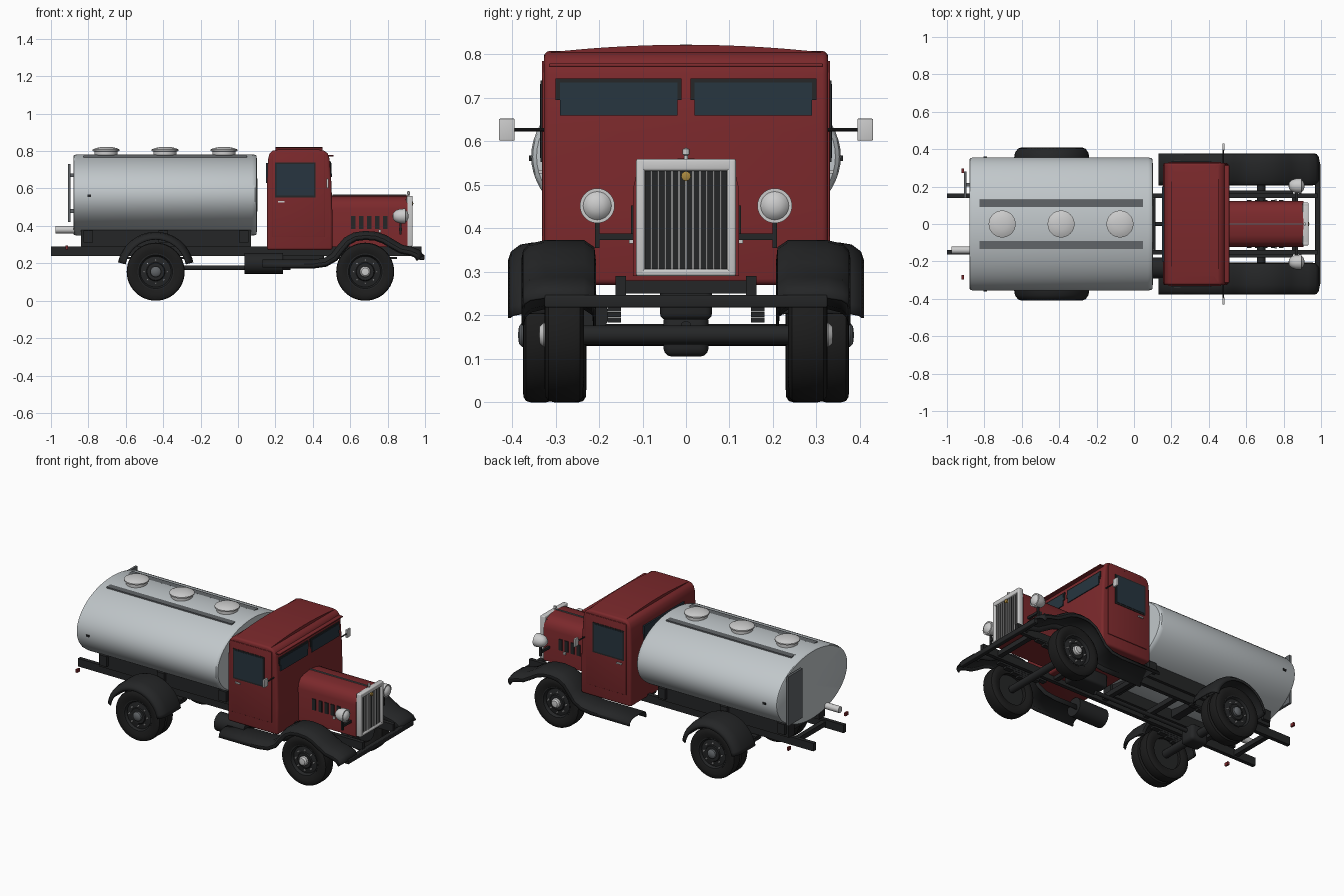
import bpy, bmesh, math
from mathutils import Vector

if "Cube" in bpy.data.objects:
    bpy.data.objects.remove(bpy.data.objects["Cube"])


def material(name, *rgb):
    m = bpy.data.materials.new(name)
    m.diffuse_color = (*rgb, 1)
    m.use_nodes = True
    m.node_tree.nodes["Principled BSDF"].inputs["Base Color"].default_value = m.diffuse_color
    return m


RED = material("red_paint", 0.2, 0.022, 0.025)
BLACK = material("black_paint", 0.018, 0.019, 0.02)
RUBBER = material("rubber", 0.012, 0.012, 0.012)
STEEL = material("tank_steel", 0.53, 0.57, 0.59)
CHROME = material("bright_metal", 0.62, 0.61, 0.6)
GREY = material("grey_metal", 0.12, 0.13, 0.14)
GLASS = material("glass", 0.02, 0.035, 0.05)
GOLD = material("brass", 0.4, 0.25, 0.05)


def finish(name, bm, mat, bevel=0):
    bmesh.ops.recalc_face_normals(bm, faces=bm.faces)
    if bevel:
        edges = [e for e in bm.edges if e.calc_face_angle(0) > 0.6]
        bmesh.ops.bevel(bm, geom=edges, offset=bevel, segments=3, affect='EDGES', profile=0.5)
    me = bpy.data.meshes.new(name)
    bm.to_mesh(me)
    bm.free()
    me.materials.append(mat)
    ob = bpy.data.objects.new(name, me)
    bpy.context.collection.objects.link(ob)
    bpy.ops.object.select_all(action='DESELECT')
    ob.select_set(True)
    bpy.context.view_layer.objects.active = ob
    bpy.ops.object.shade_smooth_by_angle(angle=math.radians(35))
    return ob


def boxes(name, bounds, mat, bevel=0):
    """Each bound is x0, x1, y0, y1, z0, z1."""
    bm = bmesh.new()
    for x0, x1, y0, y1, z0, z1 in bounds:
        vs = bmesh.ops.create_cube(bm, size=1)["verts"]
        for v in vs:
            v.co = ((x0 + x1) / 2 + v.co.x * (x1 - x0), (y0 + y1) / 2 + v.co.y * (y1 - y0),
                    (z0 + z1) / 2 + v.co.z * (z1 - z0))
    return finish(name, bm, mat, bevel)


def prism(name, pts, axis, a, b, mat, bevel=0):
    """Extrude an (x, z) profile along Y or a (y, z) profile along X."""
    bm = bmesh.new()
    rings = [[bm.verts.new((p, t, q) if axis == 'Y' else (t, p, q)) for p, q in pts] for t in (a, b)]
    for r in rings:
        bm.faces.new(r)
    n = len(pts)
    for i in range(n):
        j = (i + 1) % n
        bm.faces.new((rings[0][i], rings[0][j], rings[1][j], rings[1][i]))
    return finish(name, bm, mat, bevel)


def lathe(name, prof, c, axis, mat, n=32, k=(1, 1)):
    """Turn (radius, height) pairs around an axis through c; k squashes the circle."""
    bm = bmesh.new()
    rings = []
    for r, h in prof:
        ring = []
        for i in range(n if r else 1):
            t = math.tau * i / n
            u, v = r * k[0] * math.cos(t), r * k[1] * math.sin(t)
            p = {'X': (h, u, v), 'Y': (v, h, u), 'Z': (u, v, h)}[axis]
            ring.append(bm.verts.new(Vector(p) + Vector(c)))
        rings.append(ring)
    for A, B in zip(rings, rings[1:]):
        for i in range(n):
            j = (i + 1) % n
            f = [A[i % len(A)], A[j % len(A)], B[j % len(B)], B[i % len(B)]]
            f = list(dict.fromkeys(f))
            if len(f) > 2:
                bm.faces.new(f)
    return finish(name, bm, mat)


def rod(name, c, r, length, axis, mat, n=20):
    h = length / 2
    return lathe(name, [(0, -h), (r, -h), (r, h), (0, h)], c, axis, mat, n)


def fender(name, path, section, s):
    """Sweep a (y, offset) section along an (x, z) path."""
    bm = bmesh.new()
    rows = []
    for i, (x, z) in enumerate(path):
        p, q = path[max(i - 1, 0)], path[min(i + 1, len(path) - 1)]
        d = Vector((q[0] - p[0], q[1] - p[1])).normalized()
        rows.append([bm.verts.new((x + d.y * o, s * y, z - d.x * o)) for y, o in section])
    for A, B in zip(rows, rows[1:]):
        for i in range(len(section) - 1):
            bm.faces.new((A[i], A[i + 1], B[i + 1], B[i]))
    ob = finish(name, bm, BLACK)
    mod = ob.modifiers.new("thickness", 'SOLIDIFY')
    mod.thickness = 0.006
    mod.offset = 0


# Chassis frame
boxes("frame_rails", [(-1, 0.98, s * .15 - .012, s * .15 + .012, .24, .29) for s in (1, -1)], BLACK)
boxes("cross_members", [(x - .015, x + .015, -.15, .15, .25, .28) for x in (-.86, -.62, -.2, .1, .45, .86)], BLACK)
boxes("front_bumper", [(.968, .996, -.325, .325, .218, .247)], BLACK, .004)
rod("driveshaft", (-.08, 0, .175), .012, .72, 'X', BLACK)
rod("fuel_tank", (.138, -.235, .2), .056, .205, 'X', BLACK, 28)
boxes("gearbox", [(.24, .46, -.06, .06, .19, .28)], BLACK, .015)
rod("front_axle", (.68, 0, .155), .022, .5, 'Y', BLACK)
rod("rear_axle", (-.44, 0, .155), .025, .5, 'Y', BLACK)
boxes("differential", [(-.5, -.38, -.052, .052, .105, .207)], BLACK, .02)
for cx in (.68, -.44):
    boxes("leaf_springs", [(cx - w, cx + w, s * .165 - .015, s * .165 + .015, z, z + .012)
          for s in (1, -1) for w, z in ((.17, .222), (.12, .209), (.07, .196), (.03, .183))], BLACK)


# Wheels
def wheel(name, x, y, w, s, hub, hubmat):
    tyre = [(.095, -.8), (.12, -1), (.142, -.97), (.152, -.8), (.155, -.5), (.155, .5), (.152, .8),
            (.142, .97), (.12, 1), (.095, .8), (.095, -.8)]
    lathe(name + "_tyre", [(r, h * w) for r, h in tyre], (x, s * y, .155), 'Y', RUBBER, 48)
    rim = [(0, -.3 * w), (.097, -.3 * w), (.097, .85 * w), (.09, .85 * w), (.082, .45 * w), (.05, .6 * w),
           (.046, .75 * w), (0, .75 * w)]
    lathe(name + "_rim", [(r, s * h) for r, h in rim], (x, s * y, .155), 'Y', BLACK, 40)
    if hub:
        cap = [(.03, .5 * w), (.028, w * 1.05), (.02, w * 1.25), (0, w * 1.32)]
        lathe(name + "_hub", [(r, s * h) for r, h in cap], (x, s * y, .155), 'Y', hubmat, 24)
        for i in range(8):
            t = math.tau * i / 8
            rod(name + "_bolt", (x + .062 * math.cos(t), s * (y + .65 * w), .155 + .062 * math.sin(t)),
                .005, .012, 'Y', CHROME, 8)


front_path = [(.992, .24), (.97, .268), (.93, .285), (.88, .295), (.84, .318), (.79, .348), (.74, .365),
              (.68, .37), (.62, .362), (.57, .335), (.53, .288), (.5, .248), (.46, .225), (.4, .217), (.13, .217)]
rear_path = [(-.44 + .203 * math.cos(t), .162 + .203 * math.sin(t))
             for t in (math.radians(12 + 156 * i / 24) for i in range(25))]
front_section = [(.21, -.045), (.213, -.015), (.235, 0), (.325, 0), (.358, -.008), (.372, -.022), (.375, -.04)]
rear_section = [(.215, -.02), (.22, -.005), (.24, 0), (.35, 0), (.38, -.005), (.4, -.02), (.406, -.038)]
for s, side in ((1, "left"), (-1, "right")):
    wheel(side + "_front", .68, .28, .045, s, True, CHROME)
    wheel(side + "_rear_inner", -.44, .265, .036, s, False, GREY)
    wheel(side + "_rear_outer", -.44, .339, .036, s, True, GREY)
    fender(side + "_front_fender", front_path, front_section, s)
    fender(side + "_rear_fender", rear_path, rear_section, s)

# Tank body with lids, walkway strips and cradle
lathe("tank", [(0, -.88), (.965, -.88), (.985, -.876), (1, -.862), (1, .075), (.99, .092), (.965, .1), (0, .105)],
      (0, 0, .565), 'X', STEEL, 72, (.356, .217))
for x in (-.705, -.39, -.075):
    lathe("tank_lid", [(.062, -.02), (.062, .02), (.072, .022), (.072, .03), (.055, .038), (.03, .043), (0, .045)],
          (x, 0, .778), 'Z', CHROME, 32)
boxes("walkway_strips", [(-.825, .048, s * .11 - .02, s * .11 + .02, .758, .775) for s in (1, -1)], GREY)
boxes("tank_cradle", [(-.84, .07, s * .15 - .03, s * .15 + .03, .29, .4) for s in (1, -1)]
      + [(x - .025, x + .025, -.2, .2, .31, .375) for x in (-.8, -.4, .03)], BLACK)
boxes("rear_cabinet", [(-.91, -.895, .14, .28, .42, .73)], GREY)
boxes("cabinet_mounts", [(-.9, -.87, .2, .22, z, z + .02) for z in (.47, .66)], GREY)
rod("outlet_pipe", (-.925, -.14, .38), .02, .1, 'X', CHROME)
boxes("tank_markers", [(-.805, -.785, s * .356 - .005, s * .356 + .005, .555, .567) for s in (1, -1)], BLACK)
boxes("tail_lights", [(-.922, -.91, s * .285 - .013, s * .285 + .013, .274, .294) for s in (1, -1)], RED)

# Cab
cab = [(.155, .27), (.505, .27), (.505, .45), (.5, .62), (.49, .755), (.481, .785), (.462, .803), (.43, .808),
       (.215, .808), (.185, .802), (.168, .785), (.16, .755), (.155, .62)]
prism("cab", cab, 'Y', -.327, .327, RED, .014)
crown = [(.31 * i / 8, .822 - .017 * (i / 8) ** 2) for i in range(-8, 9)]
prism("roof_crown", crown + [(.31, .79), (-.31, .79)], 'X', .2, .452, RED)
boxes("sun_visor", [(.47, .51, -.315, .315, .771, .779)], RED, .003)
boxes("rear_window", [(.15, .17, -.2, .2, .63, .735)], GLASS)
for s in (1, -1):
    y0, y1 = sorted((s * .01, s * .3))
    prism("windscreen_frame", [(.47, .695), (.499, .695), (.496, .745), (.47, .745)], 'Y', y0, y1, BLACK)
    prism("windscreen", [(.47, .66), (.502, .66), (.499, .735), (.47, .735)], 'Y', y0 + .01, y1 - .01, GLASS)
    boxes("door", [(.185, .465, s * .328 - .003, s * .328 + .003, .34, .785)], RED, .002)
    boxes("door_window_frame", [(.198, .415, s * .329 - .005, s * .329 + .005, .552, .74)], BLACK)
    boxes("door_window", [(.207, .406, s * .33 - .006, s * .33 + .006, .562, .732)], GLASS)
    boxes("door_handle", [(.215, .248, s * .333 - .006, s * .333 + .006, .526, .534)], CHROME)
    rod("mirror_arm", (.478, s * .37, .627), .004, .1, 'Y', BLACK, 10)
    boxes("mirror", [(.472, .484, s * .412 - .018, s * .412 + .018, .602, .652)], CHROME, .002)

# Hood and grille
half = [(.122, .29), (.122, .49), (.115, .52), (.095, .545), (.06, .556), (0, .562)]
prism("hood", half + [(-y, z) for y, z in half[-2::-1]], 'X', .49, .905, RED)
boxes("hood_hinge", [(.505, .9, -.004, .004, .558, .567)], GREY)
boxes("hood_louvers", [(x, x + .024, s * .123 - .004, s * .123 + .004, .383, .452)
      for s in (1, -1) for x in [.605 + .0425 * i for i in range(5)]], BLACK)
boxes("hood_latches", [(.75, .765, s * .125 - .006, s * .125 + .006, .365, .38) for s in (1, -1)], CHROME)
boxes("grille_core", [(.895, .922, -.1, .1, .3, .54)], BLACK)
boxes("grille_shell", [(.902, .934, -.115, -.094, .29, .56), (.902, .934, .094, .115, .29, .56),
                       (.902, .934, -.112, .112, .532, .56), (.902, .934, -.112, .112, .29, .307)], CHROME, .006)
boxes("grille_bars", [(.92, .928, y - .002, y + .002, .305, .534)
      for y in [-.08 + .16 * i / 10 for i in range(11)]], CHROME)
lathe("grille_badge", [(0, -.006), (.011, -.006), (.011, .004), (0, .008)], (.93, 0, .52), 'X', GOLD, 20)
lathe("radiator_cap", [(.005, 0), (.005, .012), (.008, .014), (.008, .026), (0, .03)], (.912, 0, .556), 'Z', CHROME, 16)

# Headlights on their cross bar
boxes("headlight_bar", [(.862, .876, -.205, .205, .373, .388)], BLACK)
for s in (1, -1):
    boxes("headlight_post", [(.863, .875, s * .204 - .005, s * .204 + .005, .355, .42)], BLACK)
    lathe("headlight_shell", [(0, -.042), (.018, -.038), (.031, -.024), (.038, -.004), (.04, .018), (.04, .028),
                              (.034, .028), (0, .026)], (.868, s * .204, .452), 'X', CHROME, 28)
    lathe("headlight_lens", [(.034, .026), (.026, .036), (.014, .042), (0, .044)],
          (.868, s * .204, .452), 'X', CHROME, 28)
